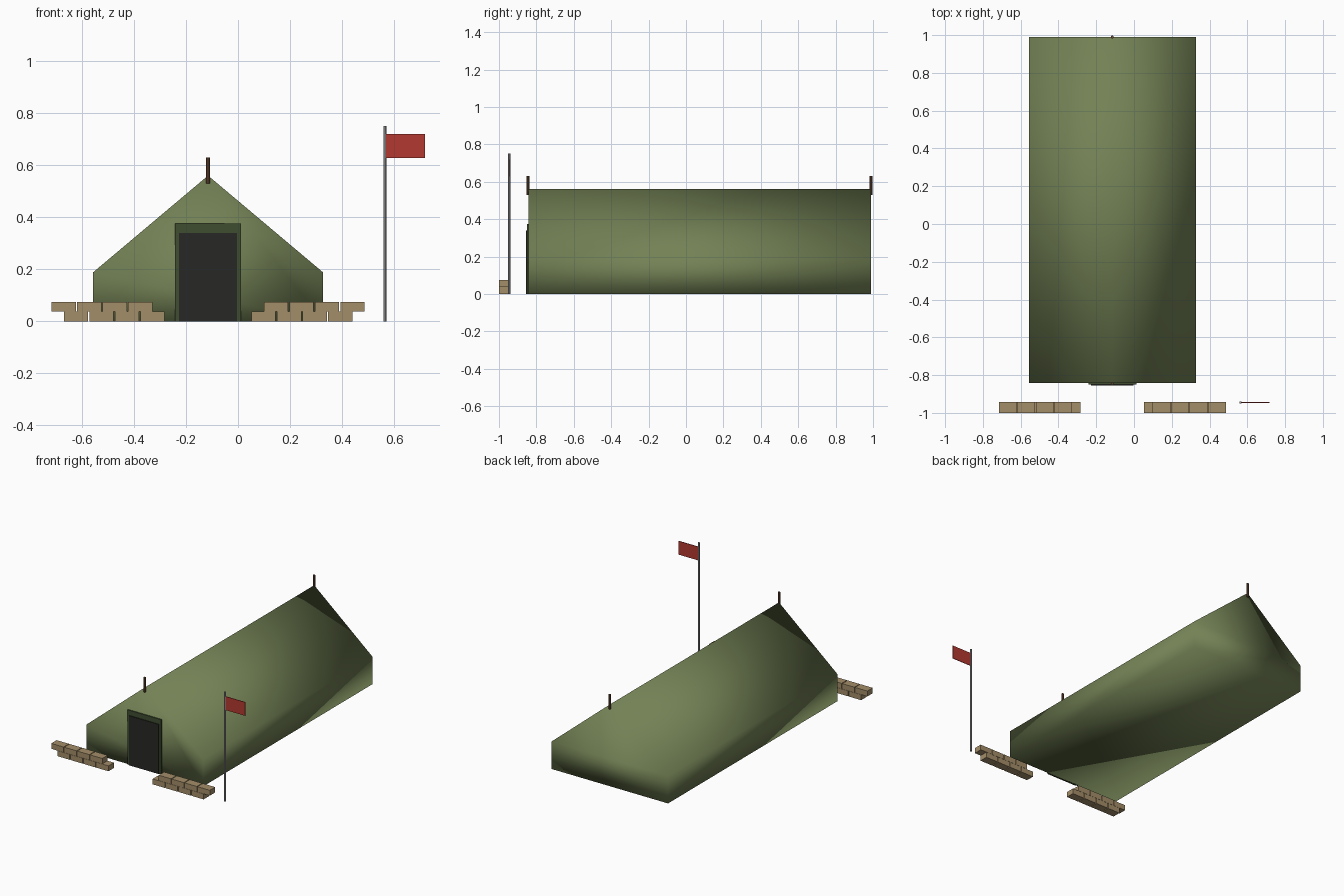
import bpy, bmesh

if "Cube" in bpy.data.objects:
    bpy.data.objects.remove(bpy.data.objects["Cube"])

CX = -0.115          # tent centre line
FRONT, BACK = -0.843, 0.99


def material(name, rgb):
    m = bpy.data.materials.new(name)
    m.diffuse_color = (*rgb, 1)
    m.use_nodes = True
    m.node_tree.nodes["Principled BSDF"].inputs["Base Color"].default_value = m.diffuse_color
    return m


CANVAS = material("canvas_green", (0.17, 0.22, 0.09))
TRIM = material("dark_green", (0.05, 0.075, 0.03))
DARK = material("doorway_dark", (0.02, 0.022, 0.018))
WOOD = material("wood_brown", (0.13, 0.06, 0.03))
SAND = material("sand", (0.37, 0.27, 0.14))
METAL = material("metal_grey", (0.35, 0.35, 0.35))
RED = material("flag_red", (0.45, 0.04, 0.03))


def box(name, lo, hi, mat):
    bpy.ops.mesh.primitive_cube_add(size=1, location=[(a + b) / 2 for a, b in zip(lo, hi)])
    ob = bpy.context.object
    ob.name = name
    ob.scale = [b - a for a, b in zip(lo, hi)]
    bpy.ops.object.transform_apply(location=False, rotation=False, scale=True)
    ob.data.materials.append(mat)
    return ob


def pole(name, x, y, z0, z1, r, mat):
    bpy.ops.mesh.primitive_cylinder_add(vertices=8, radius=r, depth=z1 - z0,
                                        location=(x, y, (z0 + z1) / 2))
    ob = bpy.context.object
    ob.name = name
    ob.data.materials.append(mat)
    bpy.ops.object.shade_smooth_by_angle()


# Canvas body: house-shaped profile extruded along y, softly shaded
profile = [(-0.442, 0), (0.442, 0), (0.442, 0.188), (0, 0.56), (-0.442, 0.188)]
bm = bmesh.new()
face = bm.faces.new([bm.verts.new((CX + x, FRONT, z)) for x, z in profile])
ext = bmesh.ops.extrude_face_region(bm, geom=[face], use_keep_orig=True)
bmesh.ops.translate(bm, vec=(0, BACK - FRONT, 0),
                    verts=[g for g in ext["geom"] if isinstance(g, bmesh.types.BMVert)])
bmesh.ops.recalc_face_normals(bm, faces=bm.faces)
for f in bm.faces:
    f.smooth = True
mesh = bpy.data.meshes.new("tent_canvas")
bm.to_mesh(mesh)
bm.free()
mesh.materials.append(CANVAS)
bpy.context.collection.objects.link(bpy.data.objects.new("tent_canvas", mesh))

# Doorway with its surround
box("door_surround", (CX - 0.127, -0.850, 0), (CX + 0.127, FRONT + 0.005, 0.375), TRIM)
box("door_opening", (CX - 0.112, -0.855, 0), (CX + 0.112, -0.846, 0.34), DARK)

# Ridge pole tips
pole("front_ridge_pole", CX, -0.845, 0.53, 0.63, 0.008, WOOD)
pole("back_ridge_pole", CX, BACK, 0.53, 0.63, 0.008, WOOD)

# Sandbag walls: two staggered rows on each side of the entrance
for side, label in ((-1, "left"), (1, "right")):
    for row, start in enumerate((0.167, 0.214)):
        for i in range(4):
            a = CX + side * (start + i * 0.098)
            b = a + side * 0.093
            box(f"{label}_sandbag_{row}_{i}", (min(a, b), -1.0, row * 0.038),
                (max(a, b), -0.942, row * 0.038 + 0.037), SAND)

# Flag
pole("flag_pole", 0.564, -0.945, 0, 0.75, 0.006, METAL)
box("flag", (0.568, -0.947, 0.627), (0.718, -0.943, 0.72), RED)
